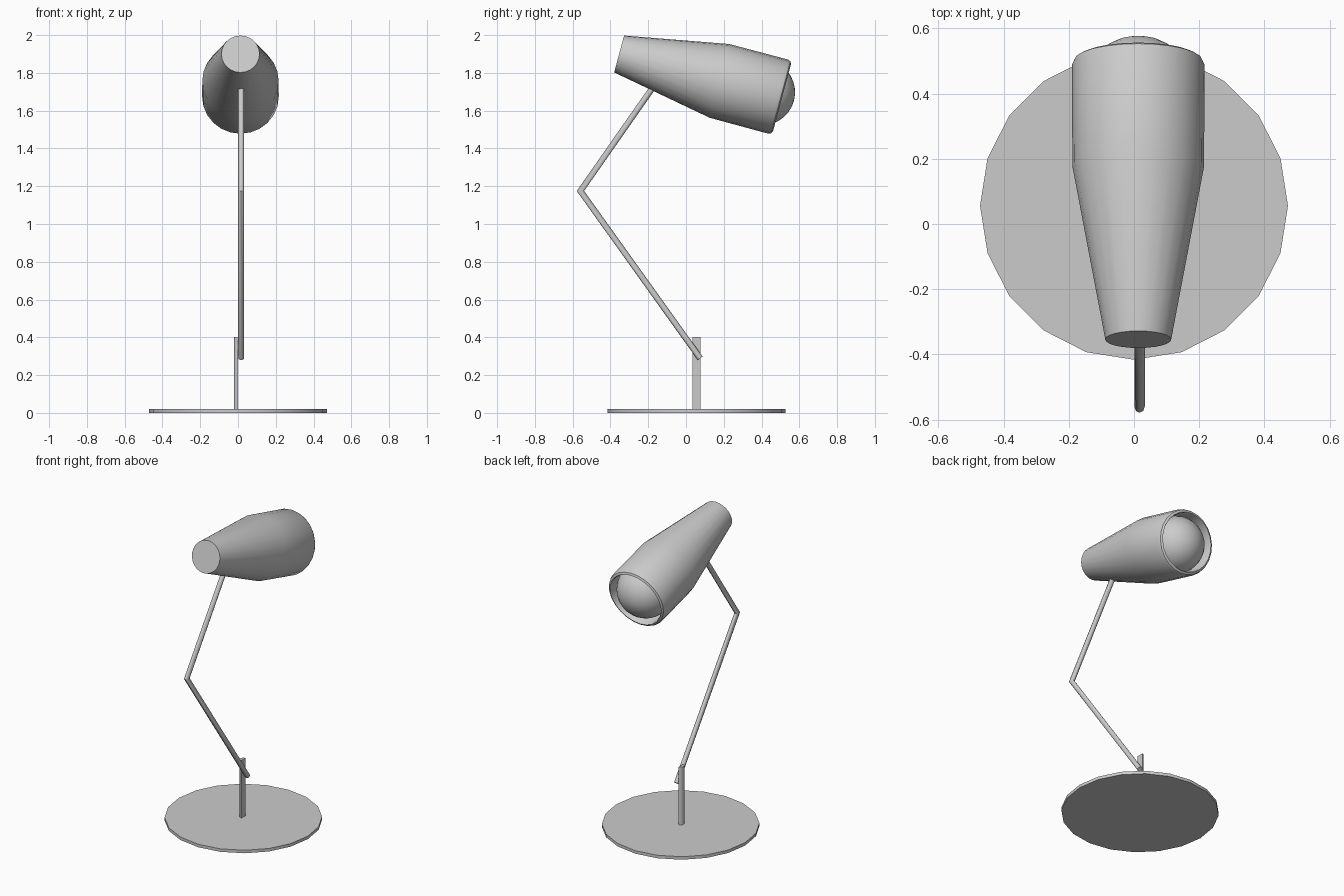
import bpy, bmesh
from math import pi, sin, cos, radians
from mathutils import Vector, Matrix

if "Cube" in bpy.data.objects:
    bpy.data.objects.remove(bpy.data.objects["Cube"])


def finish(bm, name, angle=30):
    bmesh.ops.recalc_face_normals(bm, faces=bm.faces)
    me = bpy.data.meshes.new(name)
    bm.to_mesh(me)
    bm.free()
    ob = bpy.data.objects.new(name, me)
    bpy.context.collection.objects.link(ob)
    bpy.ops.object.select_all(action='DESELECT')
    bpy.context.view_layer.objects.active = ob
    ob.select_set(True)
    bpy.ops.object.shade_smooth_by_angle(angle=radians(angle))
    return ob


def skin(rings, name, angle=30):
    """Bridge equal-length rings of points and cap both ends."""
    bm = bmesh.new()
    vr = [[bm.verts.new(p) for p in ring] for ring in rings]
    n = len(vr[0])
    for a, b in zip(vr, vr[1:]):
        for i in range(n):
            j = (i + 1) % n
            bm.faces.new((a[i], a[j], b[j], b[i]))
    bm.faces.new(vr[0])
    bm.faces.new(vr[-1])
    return finish(bm, name, angle)


def circle(r, n, z=0.0, start=0.0, sweep=2 * pi):
    return [Vector((r * cos(start + sweep * i / n), r * sin(start + sweep * i / n), z))
            for i in range(n)]


BASE_Y = 0.056

# Round foot plate, 20 sides
base = skin([circle(0.472, 20, z) for z in (0, 0.02)], "base")
base.location.y = BASE_Y

# Half-round post, flat side facing the arm
half = [(0.022 * cos(pi / 2 + pi * i / 6), 0.022 * sin(pi / 2 + pi * i / 6)) for i in range(7)]
post = skin([[Vector((x, y, z)) for x, y in half] for z in (0.02, 0.402)], "post", 40)
post.location.y = BASE_Y

# Bent arm: round tube with a mitred elbow, in the y-z plane
path = [Vector((0, 0.075, 0.289)), Vector((0, -0.559, 1.175)), Vector((0, -0.165, 1.738))]
d1 = (path[1] - path[0]).normalized()
d2 = (path[2] - path[1]).normalized()
side = Vector((1, 0, 0))
rings = []
for p, t in zip(path, (d1, (d1 + d2).normalized(), d2)):
    across = side.cross(t)
    stretch = 1 / max(t.dot(d1), t.dot(d2))
    if p == path[1]:
        stretch = 1 / t.dot(d1)
    rings.append([p + side * c.x + across * c.y * stretch for c in circle(0.016, 8)])
arm = skin(rings, "arm", 50)
arm.location.x = 0.017

# Lamp head axis: local z runs from the back cap to the opening, tilted 15 degrees down
head = Matrix.Translation((0.013, -0.354, 1.90)) @ Matrix.Rotation(radians(-105), 4, 'X')

# Shade: tapered shell with bevelled rim and recessed inside wall
profile = [(0.101, 0.0), (0.202, 0.55), (0.203, 0.872), (0.197, 0.886),
           (0.184, 0.893), (0.179, 0.885), (0.178, 0.76)]
shade = skin([circle(r, 24, z) for r, z in profile], "shade", 35)
shade.matrix_world = head

# Bulb inside the opening
bm = bmesh.new()
bmesh.ops.create_uvsphere(bm, u_segments=32, v_segments=16, radius=0.175)
bulb = finish(bm, "bulb")
bulb.matrix_world = head @ Matrix.Translation((0, 0, 0.783))
